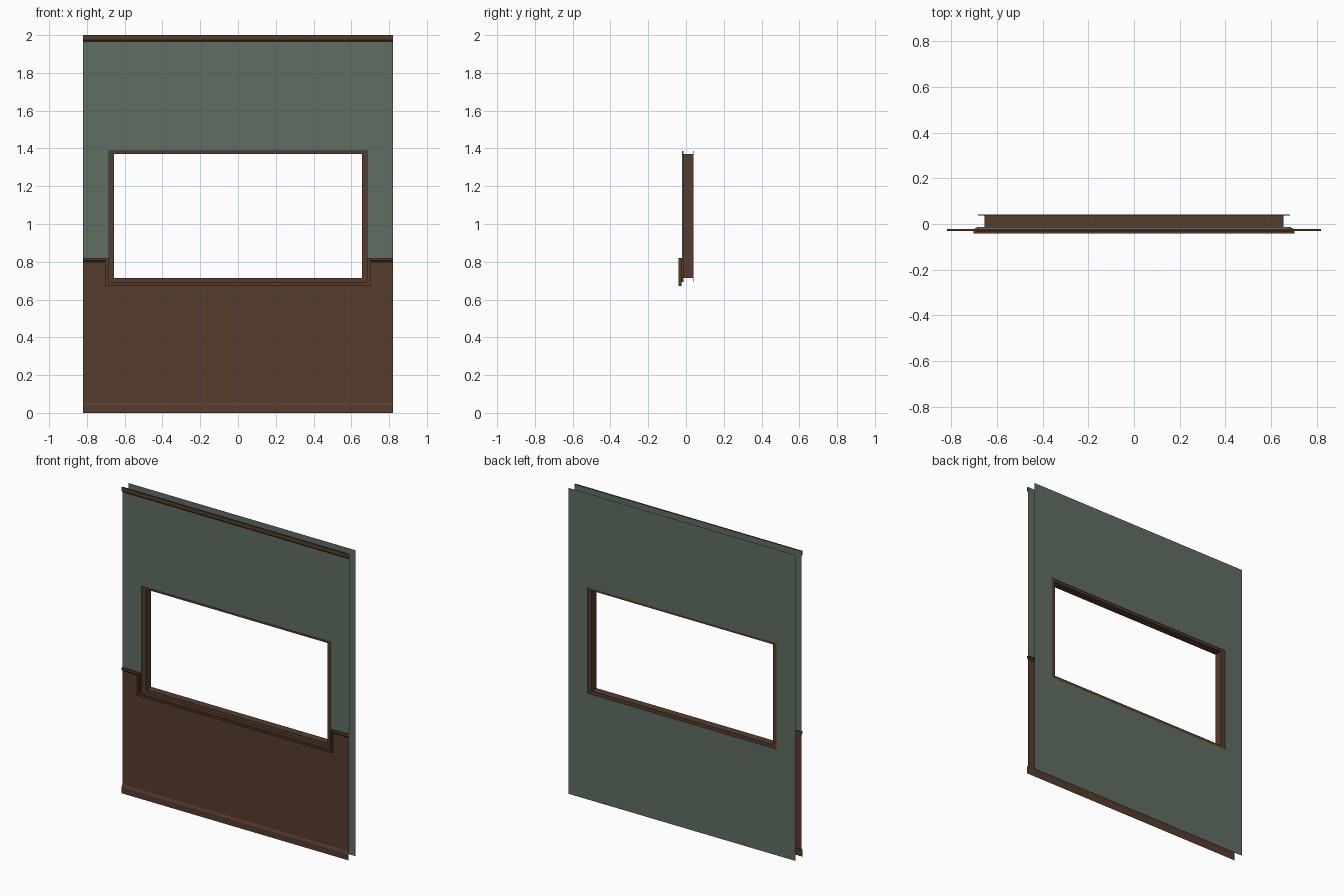
import bpy

if "Cube" in bpy.data.objects:
    bpy.data.objects.remove(bpy.data.objects["Cube"])


def material(name, rgb):
    m = bpy.data.materials.new(name)
    m.diffuse_color = (*rgb, 1)
    m.use_nodes = True
    m.node_tree.nodes["Principled BSDF"].inputs["Base Color"].default_value = m.diffuse_color
    return m


GREEN = material("sage_green_paint", (0.115, 0.155, 0.122))
BROWN = material("dark_brown_wood", (0.093, 0.045, 0.027))

W, H = 0.82, 2.0                        # half width and height of the wall
OX, OZ0, OZ1 = 0.684, 0.693, 1.386      # wall opening
IX, IZ0, IZ1 = 0.656, 0.714, 1.37       # clear opening inside the frame
RAIL = 0.82                             # top of the wainscot
FRONT, BACK = -0.021, 0.041             # wall faces
LIP_F, LIP_B = -0.013, 0.037            # recessed frame faces
PANEL = -0.024                          # wainscot face


def make(name, verts, faces, mat):
    me = bpy.data.meshes.new(name)
    me.from_pydata(verts, [], faces)
    me.materials.append(mat)
    ob = bpy.data.objects.new(name, me)
    bpy.context.collection.objects.link(ob)
    return ob


def bridge(name, paths, mat, closed=False, caps=False):
    """Skin consecutive paths of equal length with quads."""
    n = len(paths[0])
    verts = [p for path in paths for p in path]
    faces = []
    for r in range(len(paths) - 1):
        for i in range(n if closed else n - 1):
            j = (i + 1) % n
            faces.append((r * n + i, r * n + j, (r + 1) * n + j, (r + 1) * n + i))
    if caps:
        faces.append([r * n for r in range(len(paths))])
        faces.append([r * n + n - 1 for r in reversed(range(len(paths)))])
    return make(name, verts, faces, mat)


def ring(x, z0, z1, y):
    return [(-x, y, z0), (x, y, z0), (x, y, z1), (-x, y, z1)]


def arch(x, top, y):
    return [(x, y, RAIL), (x, y, top), (-x, y, top), (-x, y, RAIL)]


def cradle(d, y):
    x, z = OX + d, OZ0 - d
    return [(-x, y, RAIL), (-x, y, z), (x, y, z), (x, y, RAIL)]


def strip(name, profile, x0, x1, mat):
    """Profile of (y, z) points, top to bottom, run along x."""
    return bridge(name, [[(x, y, z) for y, z in profile] for x in (x0, x1)][::-1], mat)


# painted wall sheets with the recess around the opening
bridge("front_wall", [arch(W, H, FRONT), arch(OX, OZ1, FRONT), arch(OX, OZ1, LIP_F)], GREEN)
bridge("back_wall", [ring(OX, OZ0, OZ1, LIP_B), ring(OX, OZ0, OZ1, BACK),
                     ring(W, 0, H, BACK)], GREEN, closed=True)

# wooden window frame lining the opening
bridge("window_frame", [ring(OX, OZ0, OZ1, LIP_F), ring(IX, IZ0, IZ1, LIP_F),
                        ring(IX, IZ0, IZ1, LIP_B), ring(OX, OZ0, OZ1, LIP_B)],
       BROWN, closed=True)

# stepped trim around the lower half of the window
trim = [(0.02, PANEL), (0.02, -0.041), (0.009, -0.041), (0.009, -0.034),
        (0, -0.034), (0, LIP_F)]
bridge("window_trim", [cradle(d, y) for d, y in trim], BROWN, caps=True)

# wainscot with its cap rail and the baseboard
low = OZ0 - 0.02
rail = [(FRONT, RAIL), (-0.031, RAIL), (-0.031, 0.806), (PANEL, 0.798), (PANEL, low)]
for side, a, b in (("left", -W, -OX - 0.02), ("right", OX + 0.02, W)):
    strip("wainscot_" + side, rail, a, b, BROWN)
strip("wainscot_lower", [(PANEL, low), (PANEL, 0.055), (-0.031, 0.04), (-0.031, 0)],
      -W, W, BROWN)

# top moulding
strip("top_moulding", [(FRONT, H), (-0.031, H), (-0.031, 1.975), (FRONT, 1.966)],
      -W, W, BROWN)

# strips are skinned right to left, so make their normals face the front
for ob in bpy.context.collection.objects:
    if ob.name.startswith(("wainscot", "top_moulding")):
        if ob.data.polygons[-1].normal.y > 0:
            ob.data.flip_normals()
